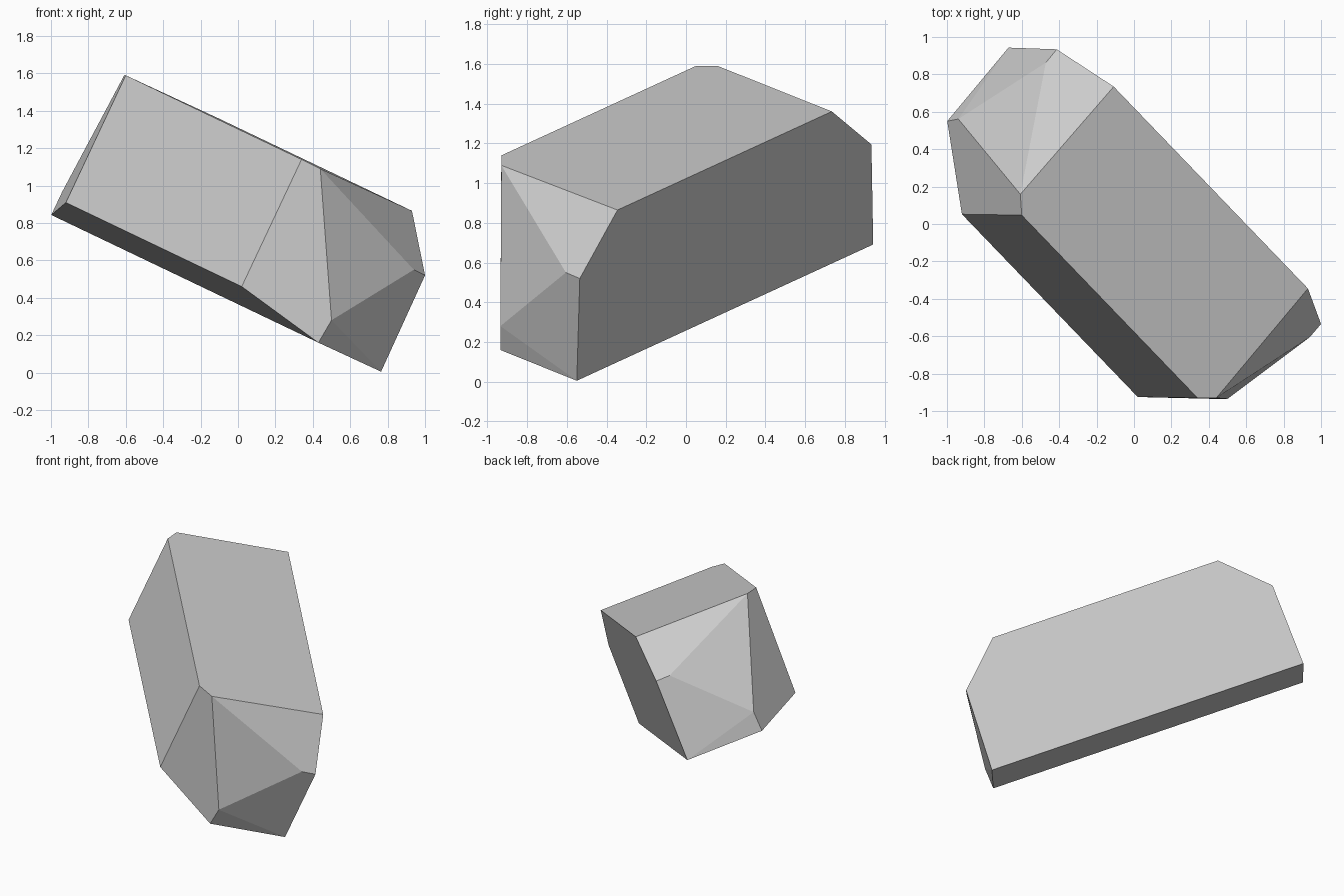
import bpy
import bmesh
from mathutils import Vector

# Remove the default cube
cube = bpy.data.objects.get("Cube")
if cube:
    bpy.data.objects.remove(cube, do_unlink=True)

# Single stone colour
stone = bpy.data.materials.new("grey_stone")
stone.use_nodes = True
colour = (0.6, 0.6, 0.6, 1)
stone.diffuse_color = colour
stone.node_tree.nodes["Principled BSDF"].inputs["Base Color"].default_value = colour

# Corners of one faceted tip
tip = [Vector(p) for p in (
    (0.34, -0.93, 1.14),    # upper shoulder
    (0.44, -0.93, 1.09),    # upper facet corner
    (0.93, -0.345, 0.865),  # side shoulder
    (1.0, -0.535, 0.52),    # side corner
    (0.94, -0.605, 0.55),   # point of the tip
    (0.765, -0.55, 0.005),  # lowest corner
    (0.43, -0.935, 0.16),   # lower corner
    (0.5, -0.935, 0.28),    # lower facet corner
    (0.02, -0.925, 0.46),   # lower shoulder
)]

# The far tip is the near tip mirrored across the middle of the long axis
axis = Vector((-0.657, 0.683, 0.314)).normalized()
middle = 0.213


def mirrored(p):
    return p + 2 * (middle - p.dot(axis)) * axis


# Wrap both tips in one convex faceted block
bm = bmesh.new()
for p in tip:
    bm.verts.new(p)
    bm.verts.new(mirrored(p))
bmesh.ops.convex_hull(bm, input=bm.verts[:])
bmesh.ops.dissolve_limit(bm, angle_limit=0.05, verts=bm.verts[:], edges=bm.edges[:])
bmesh.ops.recalc_face_normals(bm, faces=bm.faces[:])

mesh = bpy.data.meshes.new("faceted_block")
bm.to_mesh(mesh)
bm.free()
mesh.materials.append(stone)
block = bpy.data.objects.new("faceted_block", mesh)
bpy.context.collection.objects.link(block)
